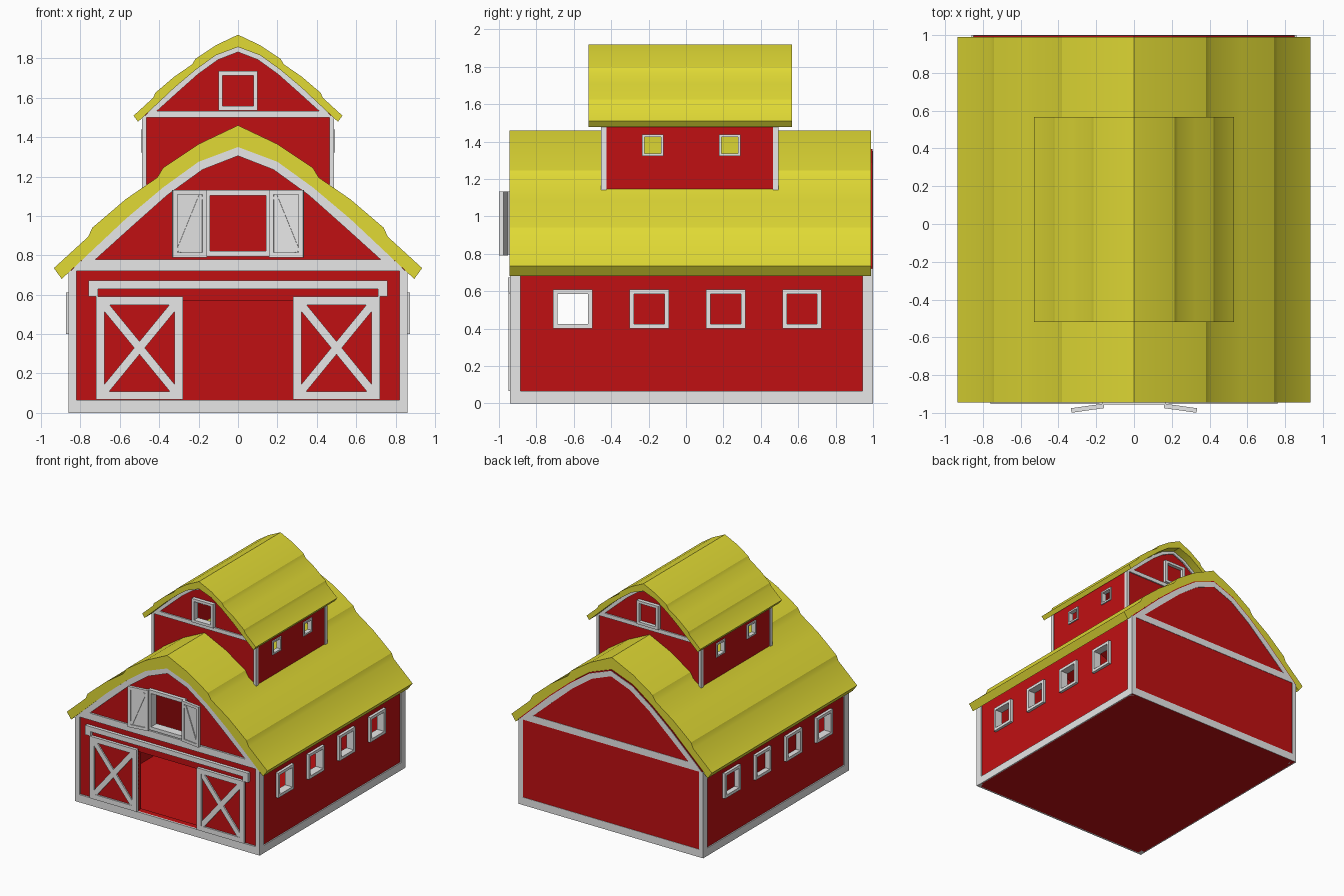
import bpy, bmesh, math

cube = bpy.data.objects.get("Cube")
if cube:
    bpy.data.objects.remove(cube)


def material(name, rgb):
    m = bpy.data.materials.new(name)
    m.use_nodes = True
    m.diffuse_color = (*rgb, 1)
    m.node_tree.nodes["Principled BSDF"].inputs["Base Color"].default_value = (*rgb, 1)
    return m


RED = material("barn red", (0.53, 0.005, 0.006))
WHITE = material("trim white", (0.8, 0.8, 0.8))
YELLOW = material("roof yellow", (0.75, 0.7, 0.035))


# Every part is a set of x-z outlines extruded along y
def build(name, mat, prisms):
    bm = bmesh.new()
    for pts, y0, y1 in prisms:
        face = bm.faces.new([bm.verts.new((x, y0, z)) for x, z in pts])
        new = bmesh.ops.extrude_face_region(bm, geom=[face])["geom"]
        verts = [g for g in new if isinstance(g, bmesh.types.BMVert)]
        bmesh.ops.translate(bm, verts=verts, vec=(0, y1 - y0, 0))
    bmesh.ops.recalc_face_normals(bm, faces=bm.faces)
    mesh = bpy.data.meshes.new(name)
    bm.to_mesh(mesh)
    bm.free()
    mesh.materials.append(mat)
    ob = bpy.data.objects.new(name, mesh)
    bpy.context.collection.objects.link(ob)
    return ob


def rect(x0, x1, z0, z1):
    return [(x0, z0), (x1, z0), (x1, z1), (x0, z1)]


def bar(p, q, w):
    dx, dz = q[0] - p[0], q[1] - p[1]
    k = w / 2 / math.hypot(dx, dz)
    nx, nz = -dz * k, dx * k
    return [(p[0] + nx, p[1] + nz), (q[0] + nx, q[1] + nz),
            (q[0] - nx, q[1] - nz), (p[0] - nx, p[1] - nz)]


def ring(x0, x1, z0, z1, w, y0, y1):
    shapes = [rect(x0, x1, z0, z0 + w), rect(x0, x1, z1 - w, z1),
              rect(x0, x0 + w, z0 + w, z1 - w), rect(x1 - w, x1, z0 + w, z1 - w)]
    return [(s, y0, y1) for s in shapes]


def side_ring(x0, x1, y, z, r, w):
    return [(rect(x0, x1, z - r, z - r + w), y - r, y + r),
            (rect(x0, x1, z + r - w, z + r), y - r, y + r),
            (rect(x0, x1, z - r + w, z + r - w), y - r, y - r + w),
            (rect(x0, x1, z - r + w, z + r - w), y + r - w, y + r)]


def mirrored(half):
    """Complete a right-half outline running from the centre line outwards."""
    return [(-x, z) for x, z in reversed(half) if x > 0] + half


def carve(ob, prisms):
    cutters = []
    for p in prisms:
        c = build("cutter", RED, [p])
        c.hide_render = True
        mod = ob.modifiers.new("cut", 'BOOLEAN')
        mod.operation, mod.solver, mod.object = 'DIFFERENCE', 'EXACT', c
        cutters.append(c)
    deps = bpy.context.evaluated_depsgraph_get()
    mesh = bpy.data.meshes.new_from_object(ob.evaluated_get(deps))
    ob.modifiers.clear()
    ob.data = mesh
    for c in cutters:
        bpy.data.objects.remove(c)


# Gambrel profiles shared by the barn and the upper loft
TOP = [(0, 1.46), (0.2, 1.365), (0.38, 1.245), (0.41, 1.195), (0.57, 1.085),
       (0.74, 0.94), (0.76, 0.895), (0.935, 0.735), (0.895, 0.68)]
UNDER = [(0, 1.35), (0.2, 1.275), (0.38, 1.145), (0.57, 0.985), (0.79, 0.778)]
INNER = [(0, 1.305), (0.18, 1.235), (0.36, 1.105), (0.54, 0.945), (0.725, 0.778)]


def house(prefix, s, peak, floor, roof_y, wall_y, trim_y, holes):
    def fit(pts):
        return [(x * s, peak - (1.46 - z) * s) for x, z in pts]

    # Roof shell
    roof = build(prefix + "_roof", YELLOW, [
        (fit(mirrored(TOP)) + fit(mirrored(UNDER + [TOP[-1]]))[-2:0:-1], *roof_y)])
    bpy.ops.object.select_all(action='DESELECT')
    roof.select_set(True)
    bpy.context.view_layer.objects.active = roof
    bpy.ops.object.shade_smooth_by_angle(angle=math.radians(25))

    # Hollow walls with openings
    shell = [(x, z + 0.009) for x, z in UNDER] + [(0.85, 0.73), (0.85, floor)]
    hollow = [(x * 0.94, z - 0.04) for x, z in UNDER]
    hollow += [(0.8, 0.69), (0.8, floor + (0.03 if s == 1 else -0.1))]
    walls = build(prefix + "_walls", RED, [(fit(mirrored(shell)), *wall_y)])
    t = 0.05 * s
    carve(walls, [(fit(mirrored(hollow)), wall_y[0] + t, wall_y[1] - t)] + holes)

    # Trim on both gable ends
    parts = []
    d = 0.055 * s
    ends = ((trim_y[0], wall_y[0] + 0.001, trim_y[0] + d),
            (trim_y[1], wall_y[1] - 0.001, trim_y[1] - d))
    for out, wall, deep in ends:
        band = mirrored(UNDER) + mirrored(INNER)[::-1]
        tie = [(-0.85, 0.72), (0.85, 0.72), (0.79, 0.778), (-0.79, 0.778)]
        parts += [(fit(band), out, wall), (fit(tie), out, wall)]
        for side in (-1, 1):
            parts.append((fit(rect(0.82 * side, 0.86 * side, floor, 0.722)), out, deep))
        if s == 1:
            parts.append((rect(-0.82, 0.82, 0, 0.065), out, wall))
    if s == 1:
        for side in (-1, 1):
            parts.append((rect(0.85 * side, 0.86 * side, 0, 0.065),
                          trim_y[0] + d, trim_y[1] - d))
    build(prefix + "_trim", WHITE, parts)


# Openings: the far left windows are shallow recesses
ROWS = [-0.605, -0.197, 0.212, 0.62]
barn_holes = [(rect(-0.29, 0.29, 0.065, 0.567), -1.1, -0.8),
              (rect(-0.15, 0.15, 0.82, 1.11), -1.1, -0.8)]
for i, y in enumerate(ROWS):
    for side in (-1, 1):
        depth = 0.83 if side < 0 and i else 0.7
        barn_holes.append((rect(depth * side, side, 0.415, 0.595), y - 0.09, y + 0.09))
house("barn", 1, 1.46, 0, (-0.945, 0.99), (-0.925, 0.997), (-0.94, 1.0), barn_holes)

LOFT_ROWS = [-0.178, 0.234]
loft_holes = [(rect(-0.085, 0.085, 1.55, 1.72), -0.6, -0.3)]
for y in LOFT_ROWS:
    for side in (-1, 1):
        loft_holes.append((rect(0.3 * side, 0.6 * side, 1.33, 1.43), y - 0.05, y + 0.05))
house("loft", 0.567, 1.92, 0.07, (-0.52, 0.567), (-0.445, 0.485), (-0.455, 0.495), loft_holes)

# Window frames
for side, label in ((-1, "right"), (1, "left")):
    frames = []
    for y in ROWS:
        frames += side_ring(0.805 * side, 0.873 * side, y, 0.505, 0.105, 0.024)
    for y in LOFT_ROWS:
        frames += side_ring(0.455 * side, 0.492 * side, y, 1.38, 0.058, 0.014)
    build(label + "_window_frames", WHITE, frames)
build("loft_gable_frames", WHITE,
      ring(-0.1, 0.1, 1.535, 1.735, 0.022, -0.475, -0.42)
      + ring(-0.1, 0.1, 1.535, 1.735, 0.022, 0.46, 0.515))
build("hay_door_frame", WHITE, ring(-0.17, 0.17, 0.795, 1.132, 0.028, -0.955, -0.88))

# Sliding doors with crossed braces, and their track
for side, label in ((-1, "right"), (1, "left")):
    x0, x1 = sorted((0.28 * side, 0.72 * side))
    build(label + "_door_panel", RED, [(rect(x0, x1, 0.07, 0.588), -0.936, -0.926)])
    build(label + "_door_frame", WHITE, ring(x0, x1, 0.067, 0.59, 0.042, -0.95, -0.926) + [
        (bar((x0 + 0.04, 0.11), (x1 - 0.04, 0.55), 0.042), -0.948, -0.928),
        (bar((x0 + 0.04, 0.55), (x1 - 0.04, 0.11), 0.042), -0.947, -0.928)])
build("door_track", WHITE, [(rect(-0.76, 0.76, 0.63, 0.672), -0.952, -0.92),
                            (rect(-0.76, -0.71, 0.592, 0.63), -0.952, -0.92),
                            (rect(0.71, 0.76, 0.592, 0.63), -0.952, -0.92)])

# Open shutters beside the hay door
for side, label in ((-1, "right"), (1, "left")):
    x0, x1 = sorted((0, 0.175 * side))
    shutter = build(label + "_shutter", WHITE,
                    [(rect(x0, x1, 0.79, 1.132), -0.01, 0.006)]
                    + ring(x0, x1, 0.79, 1.132, 0.024, -0.018, -0.01)
                    + [(bar((0.03 * side, 1.1), (0.145 * side, 0.82), 0.024), -0.017, -0.01)])
    shutter.location = (0.16 * side, -0.957, 0)
    shutter.rotation_euler.z = -side * math.radians(8)
